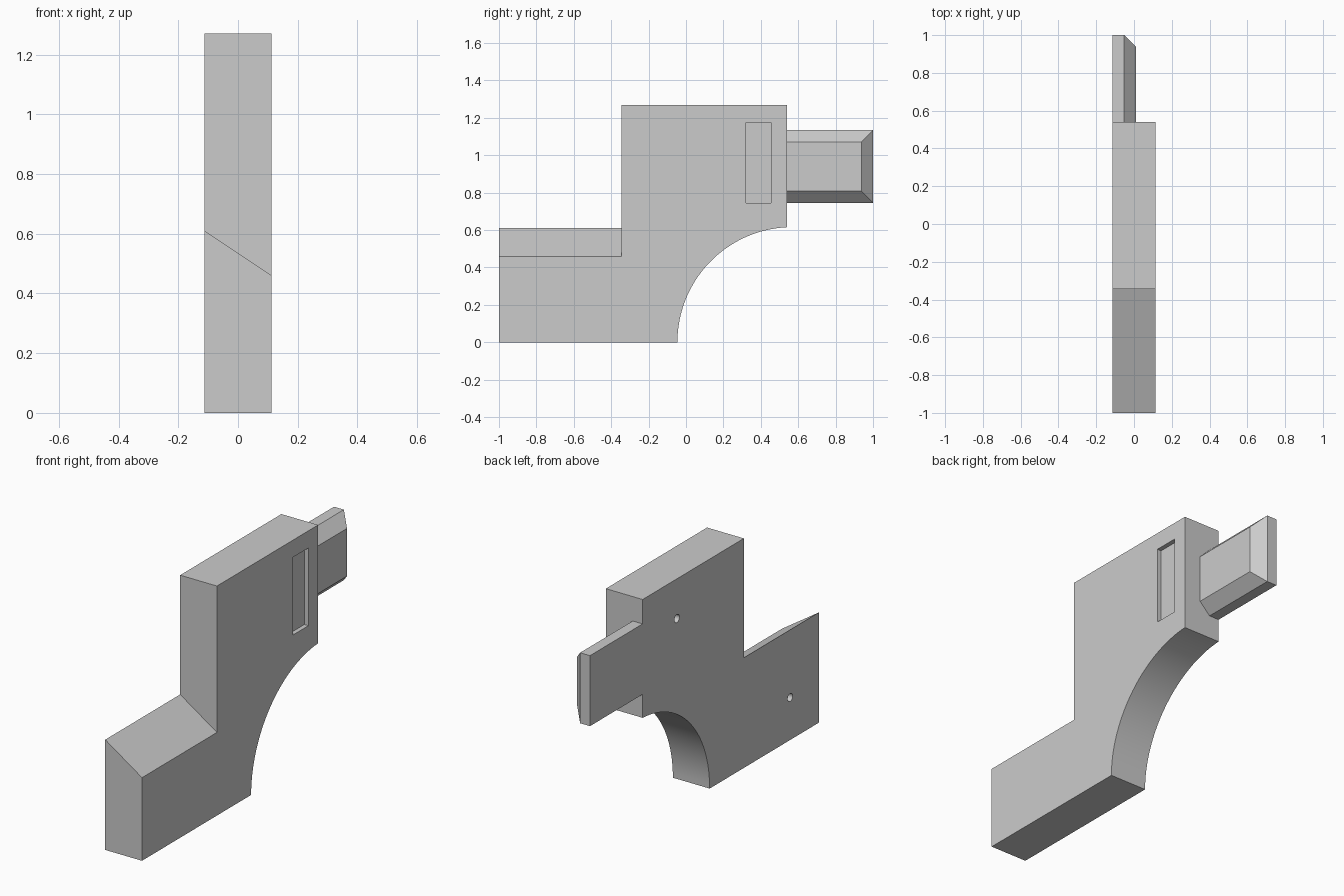
import bpy, bmesh, math
from mathutils import Matrix

if "Cube" in bpy.data.objects:
    bpy.data.objects.remove(bpy.data.objects["Cube"], do_unlink=True)

HALF = 0.1125          # half thickness of the plate
BACK = 0.54            # rear face of the body
LEDGE_Y, LEDGE_Z, LEDGE_LOW = -0.345, 0.61, 0.46

grey = bpy.data.materials.new("plain grey")
grey.use_nodes = True
grey.diffuse_color = (0.6, 0.6, 0.6, 1)
grey.node_tree.nodes["Principled BSDF"].inputs["Base Color"].default_value = (0.6, 0.6, 0.6, 1)


def finish(name, bm):
    bmesh.ops.recalc_face_normals(bm, faces=bm.faces)
    mesh = bpy.data.meshes.new(name)
    bm.to_mesh(mesh)
    bm.free()
    mesh.materials.append(grey)
    obj = bpy.data.objects.new(name, mesh)
    bpy.context.collection.objects.link(obj)
    return obj


def loft(name, sections):
    """Skin a list of (x, [(y, z), ...]) sections and cap both ends."""
    bm = bmesh.new()
    rings = [[bm.verts.new((x, y, z)) for y, z in pts] for x, pts in sections]
    n = len(rings[0])
    for a, b in zip(rings, rings[1:]):
        for i in range(n):
            j = (i + 1) % n
            bm.faces.new((a[i], a[j], b[j], b[i]))
    bm.faces.new(rings[0])
    bm.faces.new(rings[-1])
    return finish(name, bm)


def rect(y0, y1, z0, z1):
    return [(y0, z0), (y1, z0), (y1, z1), (y0, z1)]


def carve(target, cutter):
    mod = target.modifiers.new("cut", 'BOOLEAN')
    mod.operation = 'DIFFERENCE'
    mod.solver = 'EXACT'
    mod.object = cutter
    cutter.hide_render = True
    bpy.ops.object.select_all(action='DESELECT')
    bpy.context.view_layer.objects.active = target
    target.select_set(True)
    bpy.ops.object.modifier_apply(modifier=mod.name)
    bpy.data.objects.remove(cutter, do_unlink=True)


# Body: stepped plate with a quarter-round cutout and a ledge sloping across
ARC_Y, ARC_R, STEPS = 0.57, 0.616, 32
end = math.acos((BACK - ARC_Y) / ARC_R)
start = math.pi
arc = []
for i in range(STEPS + 1):
    a = start + (end - start) * i / STEPS
    arc.append((ARC_Y + ARC_R * math.cos(a), ARC_R * math.sin(a)))


def body_profile(ledge):
    return [(-1, 0)] + arc + [(BACK, 1.27), (LEDGE_Y, 1.27), (LEDGE_Y, ledge), (-1, ledge)]


body = loft("body", [(-HALF, body_profile(LEDGE_Z)), (HALF, body_profile(LEDGE_LOW))])

# Shallow slot in the left side
carve(body, loft("slot_cutter", [(HALF - 0.025, rect(0.32, 0.455, 0.745, 1.175)),
                                 (HALF + 0.05, rect(0.32, 0.455, 0.745, 1.175))]))

# Two small blind pin holes in the right side
for y, z in ((0.24, 1.05), (-0.75, 0.235)):
    bm = bmesh.new()
    bmesh.ops.create_cone(bm, cap_ends=True, segments=24, radius1=0.022, radius2=0.022,
                          depth=0.2, matrix=Matrix.Translation((-HALF, y, z))
                          @ Matrix.Rotation(math.pi / 2, 4, 'Y'))
    carve(body, finish("pin_hole_cutter", bm))

# Rear tongue with bevelled top, bottom and end
BEVEL = 0.063
outer = rect(BACK, 1, 0.745, 1.135)
inner = rect(BACK, 1 - BEVEL, 0.745 + BEVEL, 1.135 - BEVEL)
tongue = loft("rear_tongue", [(-HALF, outer), (-0.052, outer), (0.011, inner)])

# Smooth the round surfaces and keep the edges crisp
bpy.ops.object.select_all(action='DESELECT')
for obj in (body, tongue):
    obj.select_set(True)
bpy.context.view_layer.objects.active = body
bpy.ops.object.shade_smooth_by_angle(angle=math.radians(30))
